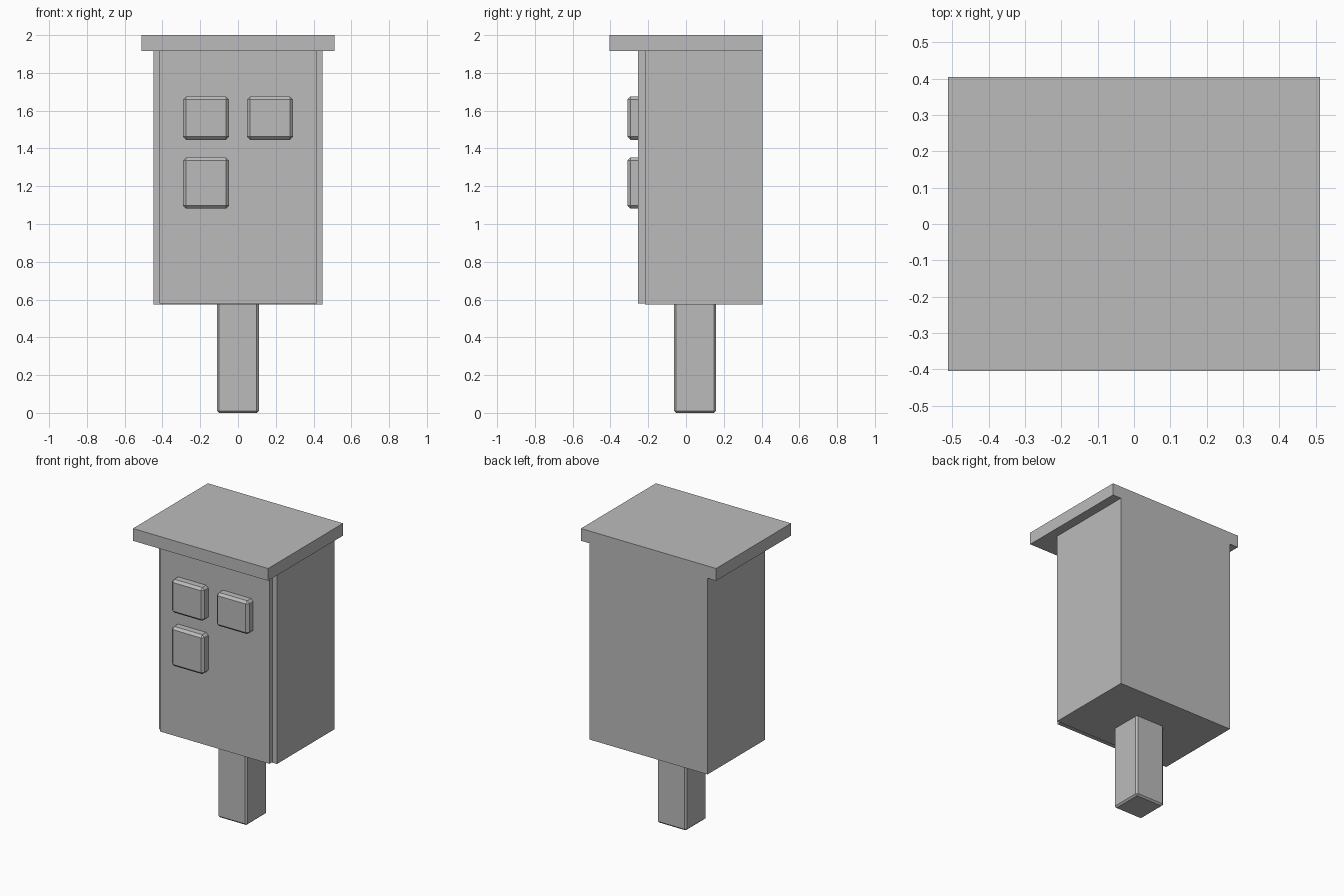
import bpy
import bmesh

if "Cube" in bpy.data.objects:
    bpy.data.objects.remove(bpy.data.objects["Cube"])

grey = bpy.data.materials.new("plain_grey")
grey.diffuse_color = (0.5, 0.5, 0.5, 1.0)
grey.use_nodes = True
grey.node_tree.nodes["Principled BSDF"].inputs["Base Color"].default_value = grey.diffuse_color


def box(name, x, y, z, bevel=0.0):
    """Box from (min, max) ranges, with an optional flat chamfer on all edges."""
    bm = bmesh.new()
    bmesh.ops.create_cube(bm, size=1.0)
    for v in bm.verts:
        v.co = [r[0] + (c + 0.5) * (r[1] - r[0]) for c, r in zip(v.co, (x, y, z))]
    if bevel:
        bmesh.ops.bevel(bm, geom=bm.edges[:], offset=bevel, segments=1,
                        affect='EDGES', profile=0.5)
    mesh = bpy.data.meshes.new(name)
    bm.to_mesh(mesh)
    bm.free()
    mesh.materials.append(grey)
    obj = bpy.data.objects.new(name, mesh)
    bpy.context.collection.objects.link(obj)
    return obj


# Cabinet, flush with the roof at the back
box("cabinet", (-0.447, 0.447), (-0.218, 0.405), (0.573, 1.916))

# Raised front door panel
box("door_panel", (-0.415, 0.415), (-0.253, -0.218), (0.579, 1.916))

# Overhanging flat roof
box("roof", (-0.512, 0.512), (-0.405, 0.405), (1.916, 2.0))

# Chamfered support post, its top sunk into the cabinet
box("post", (-0.112, 0.11), (-0.064, 0.159), (0.0, 0.65), 0.011)

# Chamfered boxes on the door, their backs sunk into the panel
for name, x, z in (
    ("upper_left_box", (-0.292, -0.048), (1.446, 1.674)),
    ("upper_right_box", (0.048, 0.292), (1.446, 1.674)),
    ("lower_left_box", (-0.292, -0.048), (1.081, 1.351)),
):
    box(name, x, (-0.311, -0.235), z, 0.016)
